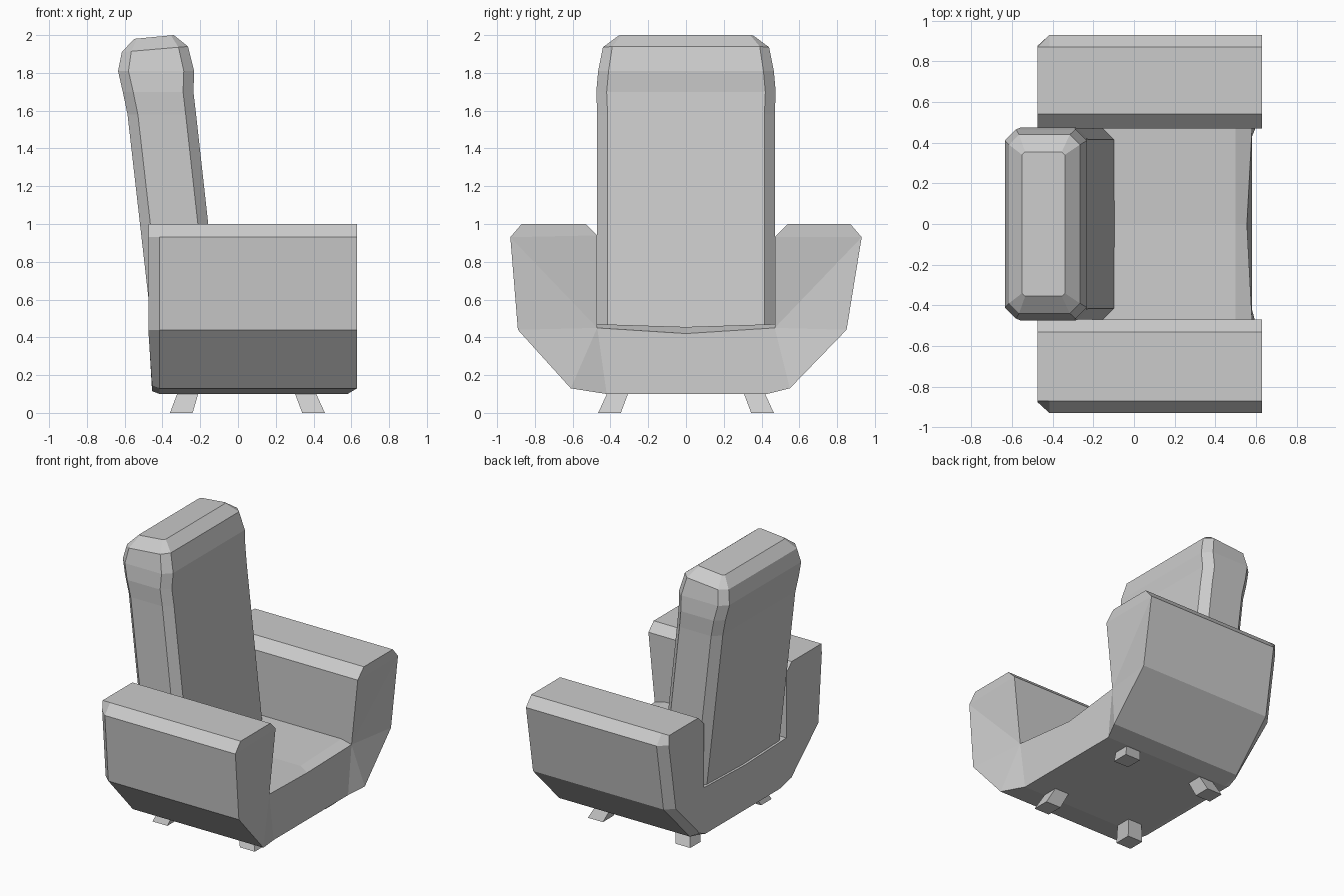
import bpy, bmesh

if "Cube" in bpy.data.objects:
    bpy.data.objects.remove(bpy.data.objects["Cube"])


def loft(name, rings, caps=None):
    """Skin a list of closed rings; caps are index lists for the end faces."""
    bm = bmesh.new()
    vs = [[bm.verts.new(p) for p in ring] for ring in rings]
    n = len(vs[0])
    for a, b in zip(vs, vs[1:]):
        for i in range(n):
            j = (i + 1) % n
            bm.faces.new((a[i], a[j], b[j], b[i]))
    for end in (vs[0], vs[-1]):
        for cap in caps or [range(n)]:
            bm.faces.new([end[i] for i in cap])
    bmesh.ops.recalc_face_normals(bm, faces=bm.faces)
    mesh = bpy.data.meshes.new(name)
    bm.to_mesh(mesh)
    bm.free()
    ob = bpy.data.objects.new(name, mesh)
    bpy.context.collection.objects.link(ob)
    return ob


# Seat and arms: one U-shaped (y, z) profile swept from back to front
profile = [(-.47, .47), (0, .455), (.47, .47), (.47, .93), (.54, 1), (.87, 1),
           (.93, .93), (.85, .44), (.55, .13), (.43, .10), (-.42, .10),
           (-.61, .13), (-.89, .44), (-.93, .93), (-.87, 1), (-.53, 1), (-.47, .94)]
OUTER, LOWER, SEAT = (6, 7, 8, 11, 12, 13), (8, 9, 10, 11), (0, 1, 2)

back, near_back, near_front, front = [], [], [], []
for i, (y, z) in enumerate(profile):
    inset = .055 if i in OUTER else 0
    low = i in LOWER
    back.append((-.455 if low else -.475, y - inset * (1 if y > 0 else -1),
                 z + (.015 if low else 0)))
    near_back.append((-.415, y, z))
    near_front.append((.5, y, z))
    if i in SEAT:
        # Soft front lip of the seat, recessed between the arms
        front.append((.555 if i == 1 else .58, y, .42 if i == 1 else .45))
    else:
        front.append((.58 if i in (9, 10) else .63, y, z))

caps = [(0, 1, 2, 9, 10), (3, 4, 5, 6), (2, 3, 6), (2, 6, 7), (2, 7, 8), (2, 8, 9),
        (13, 14, 15, 16), (0, 13, 16), (0, 12, 13), (0, 11, 12), (0, 10, 11)]
loft("seat_and_arms", [back, near_back, near_front, front], caps)


# Reclined backrest: chamfered rectangles stacked upwards
def chamfered(z, xb, xf, hw, c, tilt=0):
    pts = [(xb, hw - c), (xb + c, hw), (xf - c, hw), (xf, hw - c),
           (xf, c - hw), (xf - c, -hw), (xb + c, -hw), (xb, c - hw)]
    return [(x, y, z + tilt * (x - xb) / (xf - xb)) for x, y in pts]


loft("backrest", [
    chamfered(.44, -.455, -.095, .47, .055),
    chamfered(1.58, -.585, -.222, .47, .055),
    chamfered(1.70, -.61, -.236, .475, .055),
    chamfered(1.81, -.635, -.232, .465, .055),
    chamfered(1.91, -.615, -.265, .44, .05, .03),
    chamfered(1.98, -.55, -.34, .355, .015, .02)])


# Four short splayed legs
def square(x, y, z, h):
    return [(x + a * h, y + b * h, z) for a, b in ((-1, -1), (1, -1), (1, 1), (-1, 1))]


for label, x_top, x_foot in (("back", -.26, -.30), ("front", .35, .40)):
    for side, s in (("left", 1), ("right", -1)):
        loft(f"{label}_{side}_leg", [square(x_foot, s * .405, 0, .06),
                                     square(x_top, s * .355, .12, .055)])
